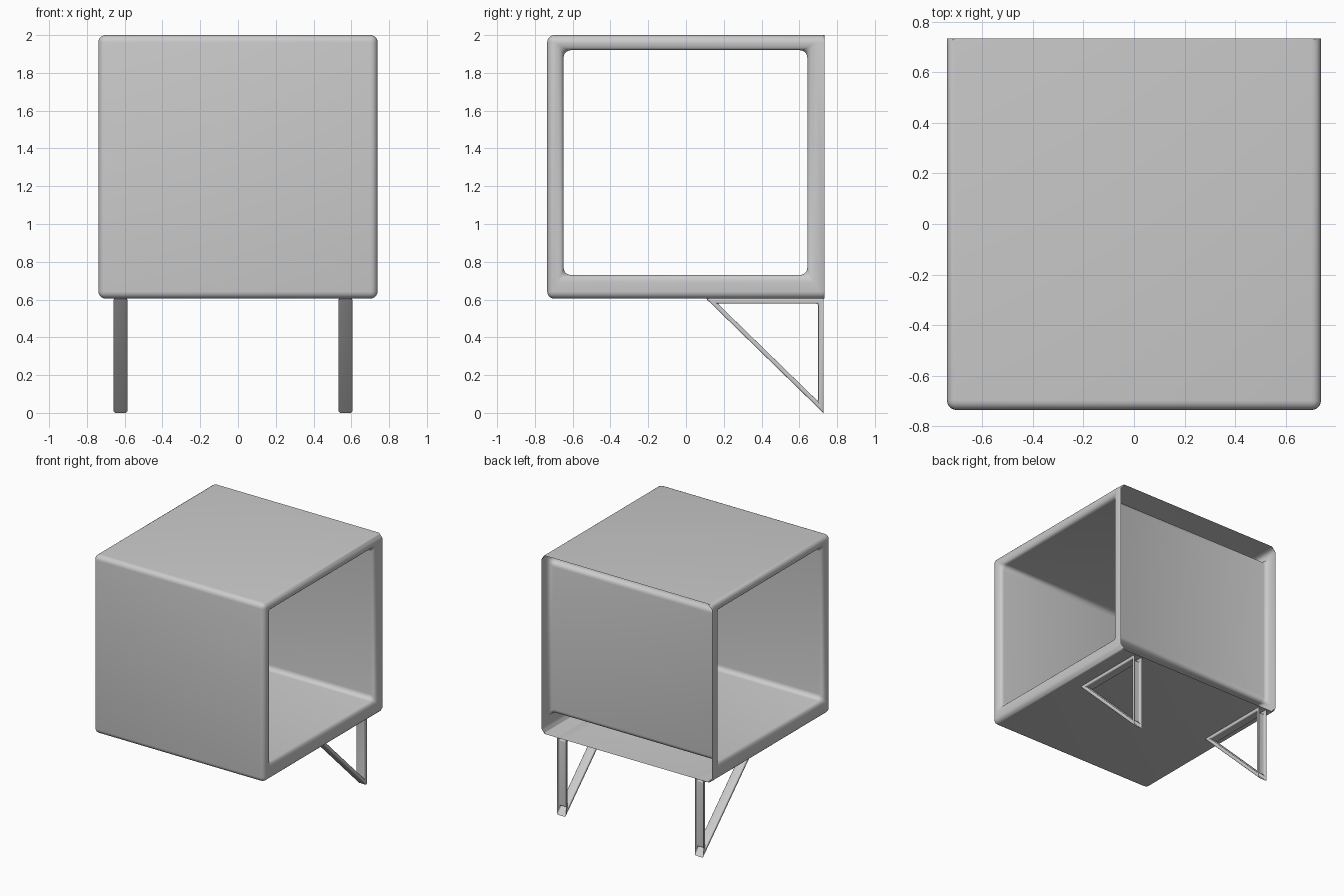
import bpy, bmesh, math

if "Cube" in bpy.data.objects:
    bpy.data.objects.remove(bpy.data.objects["Cube"])


def hollow_frame(name, outer, inner, x0, x1, bevel, back):
    """Hollow loop running along x, soft edged, its shell left open on the rear plane y = back."""
    bm = bmesh.new()
    ring = lambda pts, x: [bm.verts.new((x, y, z)) for y, z in pts]
    oa, ob = ring(outer, x0), ring(outer, x1)
    ia, ib = ring(inner, x0), ring(inner, x1)
    n = len(outer)
    for i in range(n):
        j = (i + 1) % n
        bm.faces.new((oa[i], oa[j], ia[j], ia[i]))          # left rim
        bm.faces.new((ob[j], ob[i], ib[i], ib[j]))          # right rim
        bm.faces.new((ia[i], ia[j], ib[j], ib[i]))          # tunnel wall
        if not (outer[i][0] == back and outer[j][0] == back):
            bm.faces.new((oa[j], oa[i], ob[i], ob[j]))      # outer wall
    bmesh.ops.recalc_face_normals(bm, faces=bm.faces)
    edges = [e for e in bm.edges
             if len(e.link_faces) == 2 and e.calc_face_angle() > math.radians(10)]
    bmesh.ops.bevel(bm, geom=edges, offset=bevel, offset_type='OFFSET', segments=5,
                    profile=0.5, affect='EDGES', clamp_overlap=True)
    mesh = bpy.data.meshes.new(name)
    bm.to_mesh(mesh)
    bm.free()
    ob = bpy.data.objects.new(name, mesh)
    bpy.context.collection.objects.link(ob)
    bpy.context.view_layer.objects.active = ob
    bpy.ops.object.select_all(action='DESELECT')
    ob.select_set(True)
    bpy.ops.object.shade_smooth_by_angle(angle=math.radians(35))
    return ob


# Cube shelf: open through the sides, hollow walls, open at the back
hollow_frame("shelf_box",
             [(-0.735, 0.605), (0.733, 0.605), (0.733, 2.0), (-0.735, 2.0)],
             [(-0.648, 0.73), (0.642, 0.73), (0.642, 1.92), (-0.648, 1.92)],
             -0.739, 0.739, 0.038, 0.733)

# Triangular wall brackets under the shelf
for name, x in (("left_bracket", -0.622), ("right_bracket", 0.569)):
    hollow_frame(name,
                 [(0.105, 0.606), (0.727, 0.0), (0.727, 0.606)],
                 [(0.168, 0.578), (0.70, 0.06), (0.70, 0.578)],
                 x - 0.037, x + 0.037, 0.009, 0.727)
